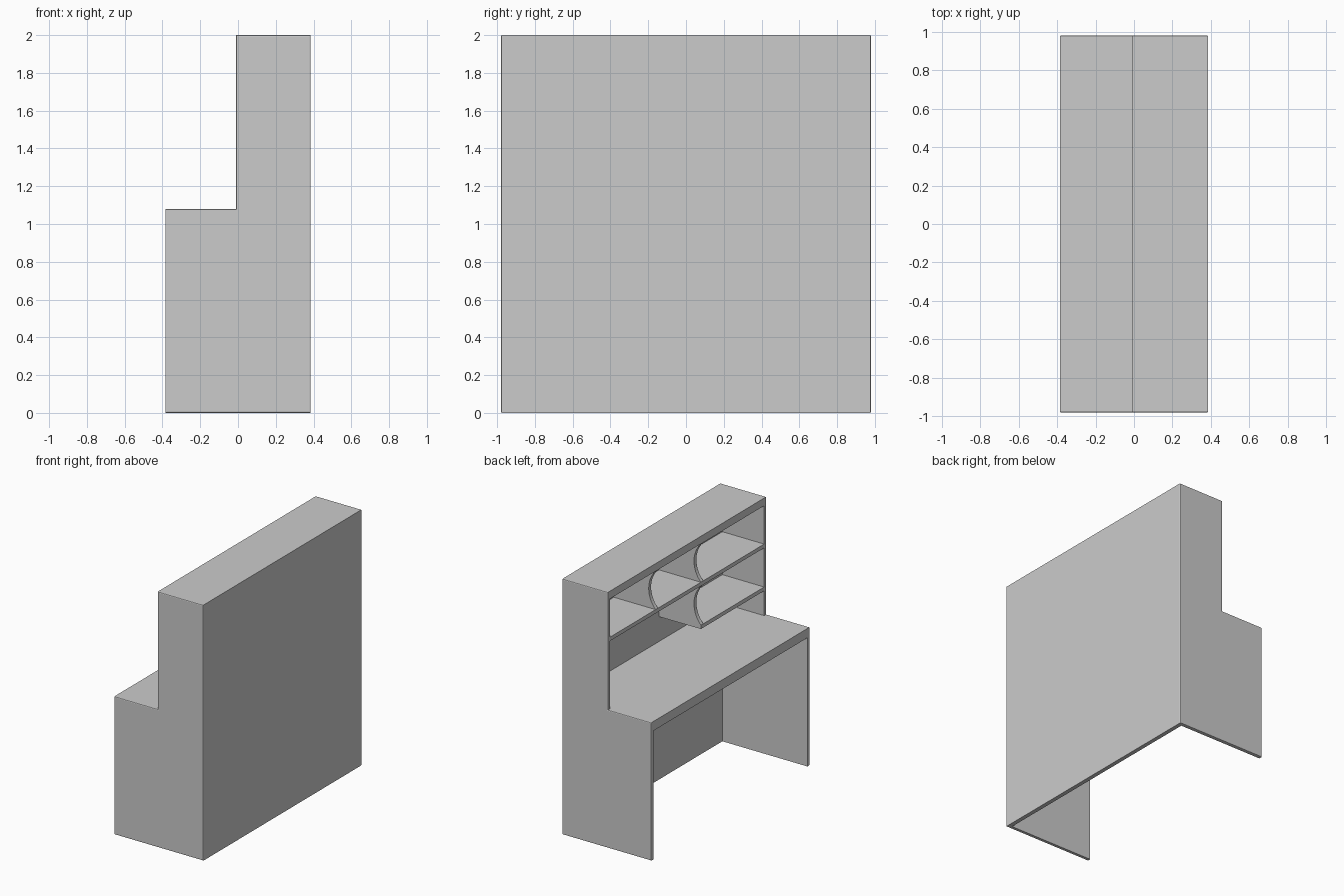
import bpy, bmesh, math

if "Cube" in bpy.data.objects:
    bpy.data.objects.remove(bpy.data.objects["Cube"])

HALF_Y = 0.98          # half width of the desk
T = 0.028              # side panel thickness
IN_Y = HALF_Y - T      # inside face of the side panels
FRONT, STEP, BACK = -0.385, -0.01, 0.385
BACK_IN = 0.352        # inside face of the back panel


def finish(bm, name):
    bmesh.ops.recalc_face_normals(bm, faces=bm.faces)
    mesh = bpy.data.meshes.new(name)
    bm.to_mesh(mesh)
    bm.free()
    obj = bpy.data.objects.new(name, mesh)
    bpy.context.collection.objects.link(obj)
    return obj


def extrude_profile(name, profile, y0, y1, round_outer=0.0):
    """Extrude an xz profile from y0 to y1; optionally soften the rim at y1."""
    bm = bmesh.new()
    face = bm.faces.new([bm.verts.new((x, y0, z)) for x, z in profile])
    new = bmesh.ops.extrude_face_region(bm, geom=[face])["geom"]
    for v in (g for g in new if isinstance(g, bmesh.types.BMVert)):
        v.co.y = y1
    if round_outer:
        rim = [e for e in bm.edges
               if all(abs(v.co.y - y1) < 1e-5 for v in e.verts)]
        bmesh.ops.bevel(bm, geom=rim, offset=round_outer, segments=2,
                        profile=0.5, affect='EDGES')
    return finish(bm, name)


def panel(name, x0, x1, y0, y1, z0, z1):
    return extrude_profile(name, [(x0, z0), (x1, z0), (x1, z1), (x0, z1)], y0, y1)


# Stepped side panels, one per end
step_outline = [(FRONT, 0), (BACK, 0), (BACK, 2), (STEP, 2), (STEP, 1.08), (FRONT, 1.08)]
for label, s in (("near", -1), ("far", 1)):
    extrude_profile(f"side_panel_{label}", step_outline, s * IN_Y, s * HALF_Y, 0.007)

# Back panel, desktop and hutch top between the sides
panel("back_panel", BACK_IN, BACK, -IN_Y, IN_Y, 0, 2)
panel("desktop", FRONT, BACK_IN, -IN_Y, IN_Y, 1.007, 1.08)
panel("hutch_top", STEP, BACK_IN, -IN_Y, IN_Y, 1.94, 2)

# Full-width shelf and short lower shelf
DIV_Y = -0.17
SHELF_T = 0.03
panel("long_shelf", STEP, BACK_IN, -IN_Y, IN_Y, 1.61, 1.61 + SHELF_T)
panel("short_shelf", STEP, BACK_IN, -IN_Y, DIV_Y, 1.274, 1.274 + SHELF_T)


# Dividers with a scooped front edge
def divider(name, y, z0, z1, depth=0.06, steps=16):
    arc = []
    half = (z1 - z0) / 2
    radius = (half * half + depth * depth) / (2 * depth)
    spread = math.asin(half / radius)
    for i in range(steps + 1):
        a = spread - 2 * spread * i / steps
        arc.append((STEP + depth - radius + radius * math.cos(a),
                    (z0 + z1) / 2 + radius * math.sin(a)))
    obj = extrude_profile(name, arc + [(BACK_IN, z0), (BACK_IN, z1)], y - SHELF_T, y)
    bpy.context.view_layer.objects.active = obj
    obj.select_set(True)
    bpy.ops.object.shade_smooth_by_angle(angle=math.radians(30))
    obj.select_set(False)


divider("upper_divider_middle", DIV_Y, 1.64, 1.94)
divider("upper_divider_far", 0.39, 1.64, 1.94)
divider("lower_divider", DIV_Y, 1.304, 1.61)
